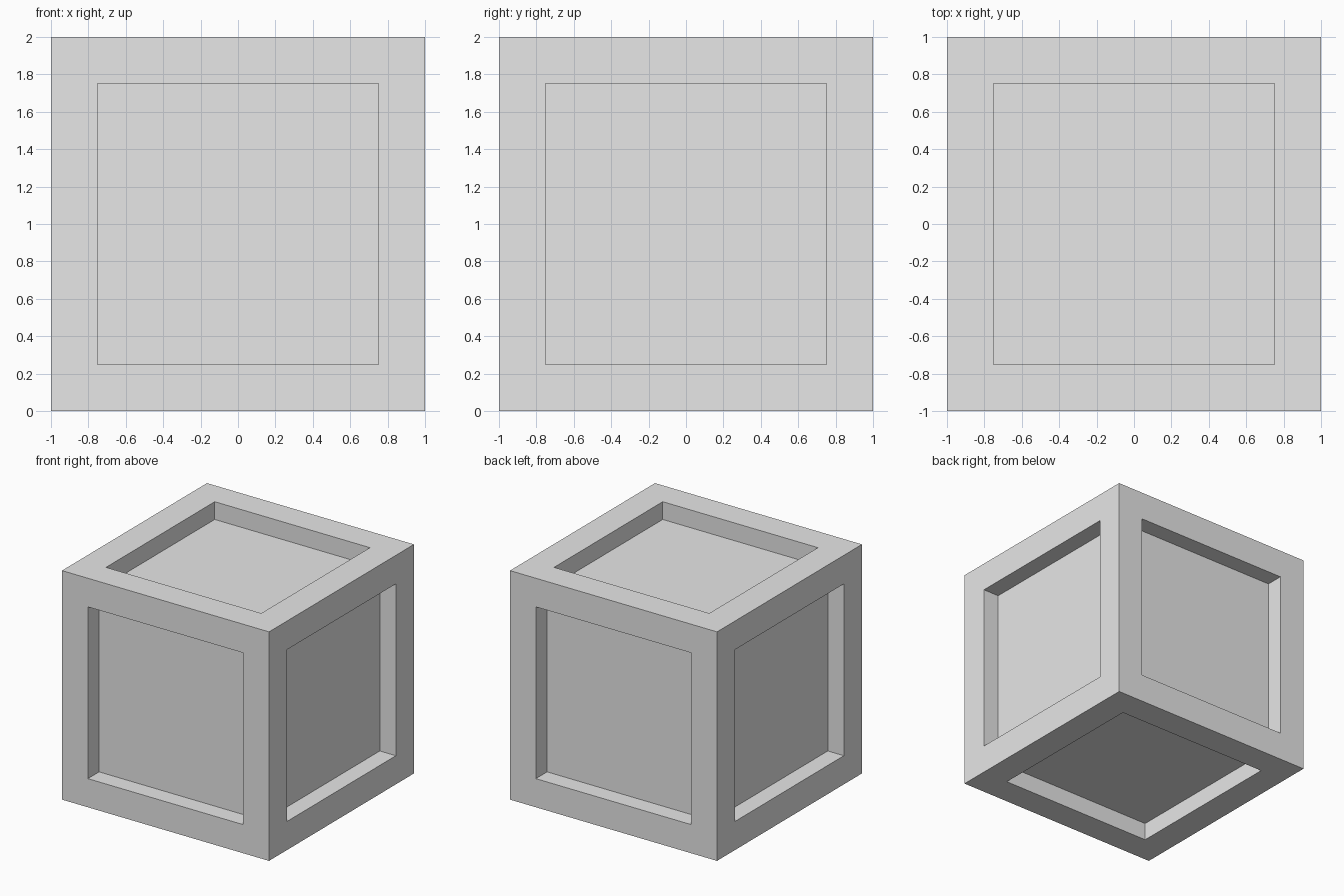
import bpy
import bmesh
from mathutils import Matrix

SIZE = 2.0      # edge of the cube
BORDER = 0.25   # width of the frame on each side
DEPTH = 0.155   # depth of each recessed panel

default = bpy.data.objects.get("Cube")
if default:
    bpy.data.objects.remove(default, do_unlink=True)

# Plain grey material
grey = bpy.data.materials.new("light_grey")
grey.use_nodes = True
colour = (0.8, 0.8, 0.8, 1.0)
grey.diffuse_color = colour
grey.node_tree.nodes["Principled BSDF"].inputs["Base Color"].default_value = colour

# Solid cube resting on the ground
bm = bmesh.new()
bmesh.ops.create_cube(bm, size=SIZE, matrix=Matrix.Translation((0, 0, SIZE / 2)))
bm.normal_update()

# Square panel inset on all six sides, then pushed straight inwards
panels = list(bm.faces)
bmesh.ops.inset_individual(bm, faces=panels, thickness=BORDER, use_even_offset=True)
bm.normal_update()
pushed = bmesh.ops.extrude_discrete_faces(bm, faces=panels)["faces"]
for face in pushed:
    offset = face.normal * -DEPTH
    bmesh.ops.translate(bm, verts=face.verts, vec=offset)
bmesh.ops.recalc_face_normals(bm, faces=bm.faces)

mesh = bpy.data.meshes.new("panelled_crate")
bm.to_mesh(mesh)
bm.free()
mesh.materials.append(grey)
crate = bpy.data.objects.new("panelled_crate", mesh)
bpy.context.scene.collection.objects.link(crate)
